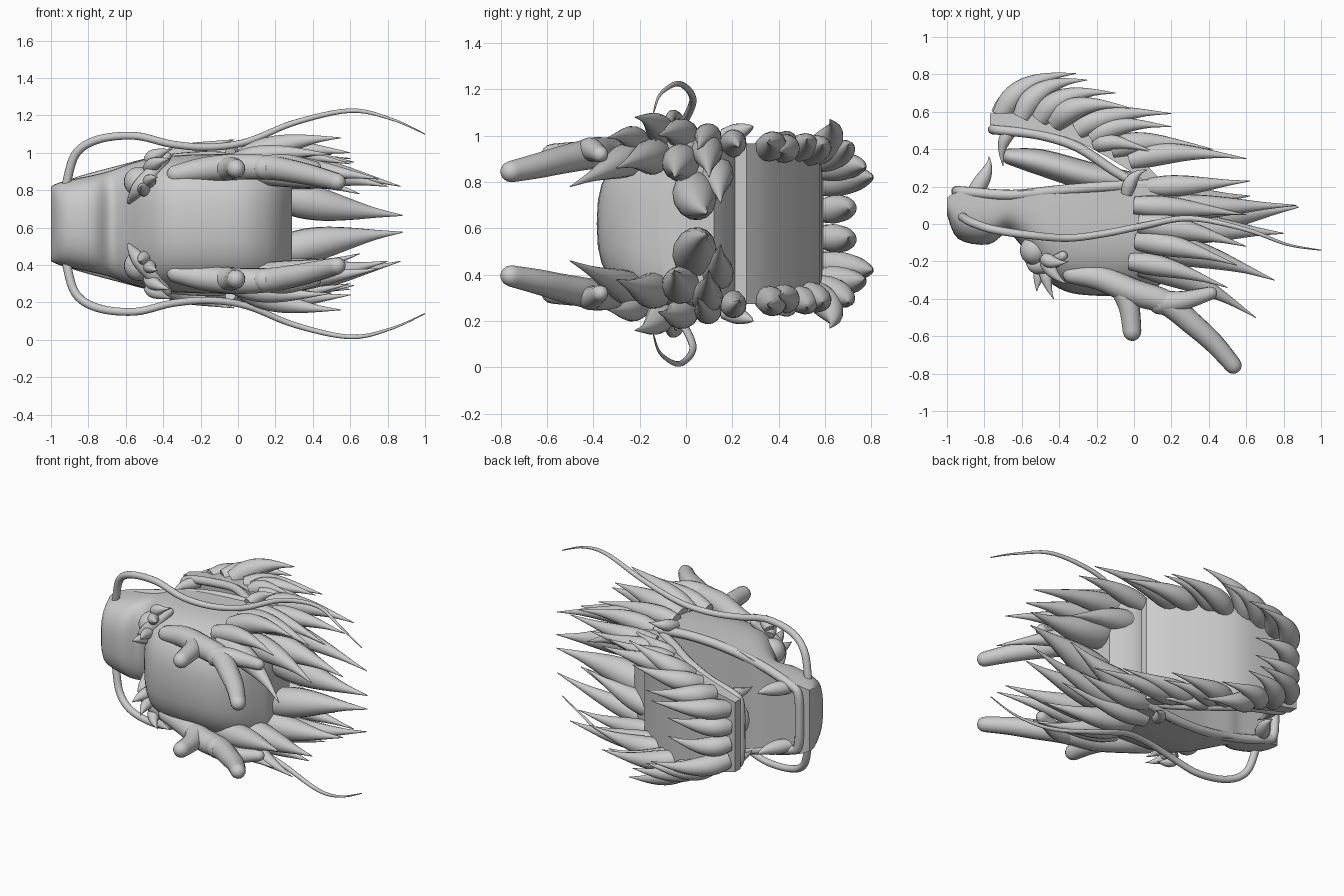
import bpy, bmesh, math
from mathutils import Vector

if "Cube" in bpy.data.objects:
    bpy.data.objects.remove(bpy.data.objects["Cube"])

ZC = 0.62  # mirror plane height; the head lies on its side


def finish(obj, angle=40):
    bpy.ops.object.select_all(action='DESELECT')
    obj.select_set(True)
    bpy.context.view_layer.objects.active = obj
    bpy.ops.object.shade_smooth_by_angle(angle=math.radians(angle))


def spline_point(pts, t):
    # Catmull-Rom through points of any dimension
    n = len(pts) - 1
    i = min(int(t * n), n - 1)
    f = t * n - i
    p = [pts[max(0, min(n, i + k))] for k in (-1, 0, 1, 2)]
    return [0.5 * (2 * b + (c - a) * f + (2 * a - 5 * b + 4 * c - d) * f * f
                   + (3 * b - a - 3 * c + d) * f ** 3)
            for a, b, c, d in zip(*p)]


def tube(name, pts, radii, mirror=True, steps=20, sides=14, flat=1.0, round_end=False):
    # tapered round tube; pts are (x, y, distance from the mirror plane)
    for s in ((1, -1) if mirror else (1,)):
        ts = [i / steps for i in range(steps + 1)]
        path = [Vector(spline_point(pts, t)) for t in ts]
        rad = [max(0.002, spline_point([(r,) for r in radii], t)[0]) for t in ts]
        if round_end:
            for sgn, k in ((-1, 0), (1, -1)):
                p, r = path[k].copy(), rad[k]
                d = (path[-1] - path[-2]) if k else (path[1] - path[0])
                d.normalize()
                for a in (25, 50, 70, 86):
                    q = p + d * sgn * r * math.sin(math.radians(a))
                    c = r * math.cos(math.radians(a))
                    if k:
                        path.append(q); rad.append(c)
                    else:
                        path.insert(0, q); rad.insert(0, c)
        bm = bmesh.new()
        rings, u = [], None
        for i, p in enumerate(path):
            d = (path[min(i + 1, len(path) - 1)] - path[max(i - 1, 0)]).normalized()
            u = (d.orthogonal() if u is None else u - d * u.dot(d)).normalized()
            v = d.cross(u)
            ring = []
            for j in range(sides):
                a = 2 * math.pi * j / sides
                o = (u * math.cos(a) + v * math.sin(a)) * rad[i]
                ring.append(bm.verts.new((p.x + o.x, p.y + o.y, ZC + s * (p.z + o.z * flat))))
            rings.append(ring)
        skin(name, bm, rings, 60)


def skin(name, bm, rings, angle):
    # join rings of vertices into a closed body
    n = len(rings[0])
    for a, b in zip(rings, rings[1:]):
        for j in range(n):
            k = (j + 1) % n
            bm.faces.new((a[j], a[k], b[k], b[j]))
    bm.faces.new(rings[0]); bm.faces.new(rings[-1])
    bmesh.ops.recalc_face_normals(bm, faces=bm.faces)
    me = bpy.data.meshes.new(name)
    bm.to_mesh(me); bm.free()
    obj = bpy.data.objects.new(name, me)
    bpy.context.collection.objects.link(obj)
    finish(obj, angle)


def loft(name, stations, domed):
    # stations: x, y of upper side, y of lower side, half width
    bm = bmesh.new()
    n = 4 * (len(stations) - 1)
    rings = []
    for i in range(n + 1):
        x, a, b, w = spline_point(stations, i / n)
        sec = [(w, b)]
        if domed:   # rounded shoulders towards the crown
            h = (b - a) * .75
            for d in range(0, 91, 10):
                c, s = math.cos(math.radians(d)), math.sin(math.radians(d))
                sec.append((w * c ** .75, a + h * (1 - s ** .75)))
            half = sec[:-1]
            sec = half + [sec[-1]] + [(-p, q) for p, q in reversed(half)]
        else:
            sec += [(w, a), (-w, a), (-w, b)]
        rings.append([bm.verts.new((x, q, ZC + p)) for p, q in sec])
    skin(name, bm, rings, 40)


def spike(name, root, tip, r, bend):
    # curved thorn, swelling after the root; bend pushes its middle sideways
    a, b = Vector(root), Vector(tip)
    mid = (a + b) / 2 + Vector(bend)
    pts = [a * (1 - t) ** 2 + mid * 2 * t * (1 - t) + b * t * t for t in (0, .2, .4, .6, .8, 1)]
    tube(name, [tuple(p) for p in pts],
         [r * k for k in (.85, 1.05, .95, .65, .3, .03)], steps=15, sides=14)


# skull with snout, and the lower jaw
loft("skull", [(-1, .05, .14, .2), (-.94, -.08, .17, .225), (-.78, -.11, .17, .26),
               (-.68, -.05, .17, .285), (-.6, -.12, .18, .315), (-.5, -.26, .18, .345),
               (-.4, -.345, .18, .36), (-.26, -.38, .19, .37), (0, -.38, .21, .375),
               (.13, -.33, .21, .37), (.22, -.24, .17, .36), (.29, -.1, .12, .34)], True)
loft("lower_jaw", [(-.77, .53, .59, .23), (-.55, .505, .59, .28), (-.3, .44, .555, .32),
                   (0, .27, .37, .345), (.12, .17, .26, .345)], False)

# lips follow the mouth edges
def lip(name, half, r):
    full = half + [(x, y, -w) for x, y, w in reversed(half[:-1])]
    tube(name, full, [r] * 3, mirror=False, steps=60, sides=10, round_end=True)

lip("upper_lip", [(.08, .21, .34), (-.15, .20, .36), (-.4, .18, .34), (-.65, .155, .28),
                  (-.88, .17, .215), (-.94, .175, .17), (-.95, .175, 0)], .028)
lip("lower_lip", [(.08, .18, .32), (-.1, .28, .32), (-.3, .41, .31), (-.5, .475, .27),
                  (-.7, .50, .23), (-.75, .505, .18), (-.755, .505, 0)], .026)
tube("mouth_hinge", [(.1, .245, -.31), (.1, .245, 0), (.1, .245, .31)], [.015] * 3, mirror=False)
tube("tongue", [(.02, .22, 0), (-.25, .26, 0), (-.5, .33, 0), (-.66, .36, 0)],
     [.05, .075, .07, .045], mirror=False, flat=2.0, round_end=True)

# fangs
spike("upper_fang", (-.87, .15, .19), (-.775, .36, .2), .042, (.06, .03, 0))
spike("lower_fang", (-.64, .52, .22), (-.7, .31, .21), .035, (-.06, .02, 0))

# long whiskers
tube("whisker", [(-.92, .04, .2), (-.87, .01, .37), (-.75, -.03, .45), (-.55, -.06, .47),
                 (-.35, -.075, .425), (-.15, -.05, .41), (.05, -.01, .44), (.3, .03, .54),
                 (.6, -.03, .605), (.82, -.11, .56), (1, -.14, .48)],
     [.024, .022, .02, .018, .012, .003], steps=60)

# branched antlers
tube("antler", [(-.33, -.27, .265), (-.18, -.29, .29), (0, -.365, .305), (.17, -.42, .3),
                (.32, -.54, .275), (.43, -.64, .25), (.53, -.755, .225)],
     [.05, .066, .07, .066, .06, .054, .046], steps=30, round_end=True)
tube("antler_front_branch", [(-.06, -.35, .295), (-.025, -.45, .3), (-.01, -.575, .295)],
     [.065, .056, .05], round_end=True)
tube("antler_rear_branch", [(.14, -.42, .3), (.26, -.41, .32), (.41, -.37, .3)],
     [.065, .052, .035], round_end=True)

# eyes and brow spikes
for s in (1, -1):
    bpy.ops.mesh.primitive_uv_sphere_add(segments=24, ring_count=14, radius=.08,
                                         location=(-.53, -.14, ZC + s * .225))
    bpy.context.object.name = "eye"
    finish(bpy.context.object)
tube("brow", [(-.58, -.14, .12), (-.53, -.22, .19), (-.46, -.22, .27), (-.38, -.17, .36)],
     [.015, .04, .04, .025], round_end=True)
for tip in ((-.52, -.36, .2), (-.43, -.4, .25), (-.36, -.32, .35), (-.35, -.2, .4)):
    spike("brow_spike", (-.48, -.18, tip[2] * .85), tip, .035, (-.02, -.03, .01))

# nostril slits
tube("nostril", [(-.925, -.06, .03), (-.925, -.06, .08), (-.925, -.05, .14)], [.003, .012, .003])

# mane: root, tip, thickness
mane = [((.2, .03, .16), (.88, .09, .045), .09), ((.15, -.02, .26), (.8, -.05, .2), .078),
        ((.1, .13, .23), (.62, .15, .09), .07), ((.08, -.12, .28), (.75, -.3, .24), .075),
        ((.03, -.22, .29), (.65, -.5, .16), .07), ((.08, .2, .33), (.62, .23, .33), .055),
        ((.1, .09, .33), (.87, .1, .2), .065), ((.03, 0, .36), (.6, -.12, .38), .065),
        ((.02, -.09, .35), (.55, -.22, .46), .06), ((-.02, -.2, .33), (.5, -.34, .37), .055),
        ((0, .1, .37), (.6, .05, .32), .055)]
for i, (a, b, r) in enumerate(mane):
    spike("mane_spike", a, b, r, (-.03, (a[1] - b[1]) * .35, .05 if i else -.03))
spike("cheek_spike", (-.04, .16, .38), (.07, .29, .42), .035, (-.03, .05, .01))

# beard along the jaw edge
beard = [((-.72, .58, .055), (-.36, .7, .06), .058), ((-.71, .58, .17), (-.31, .805, .2), .06),
         ((-.6, .57, .24), (-.25, .77, .24), .06), ((-.5, .56, .27), (-.1, .7, .34), .06),
         ((-.42, .54, .29), (-.02, .62, .45), .062), ((-.3, .5, .3), (.2, .59, .34), .06),
         ((-.22, .46, .31), (.2, .52, .36), .055), ((-.12, .4, .32), (.42, .4, .31), .06),
         ((-.02, .34, .32), (.6, .35, .35), .06), ((-.2, .42, .32), (.12, .38, .39), .045)]
for a, b, r in beard:
    spike("beard_spike", a, b, r, (-.1, .07 if a[0] > -.4 else .1, .02))
